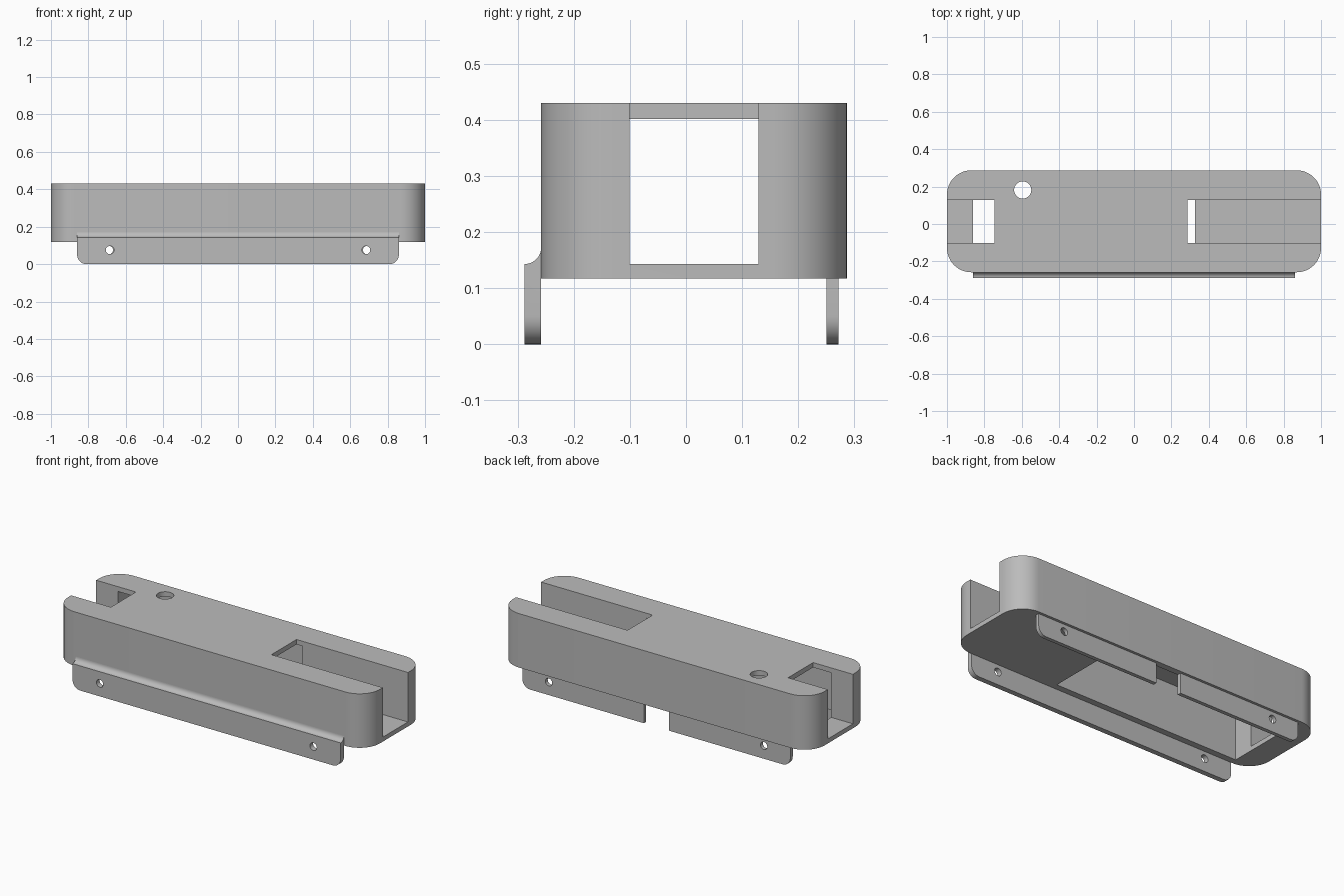
import bpy
import bmesh
from math import pi, cos, sin, radians

default = bpy.data.objects.get("Cube")
if default:
    bpy.data.objects.remove(default, do_unlink=True)

grey = bpy.data.materials.new("plain grey")
grey.use_nodes = True
GREY = (0.5, 0.5, 0.5, 1)
grey.diffuse_color = GREY
grey.node_tree.nodes["Principled BSDF"].inputs["Base Color"].default_value = GREY


def arc(cx, cy, r, start, end, steps=12):
    """Points along a circular arc, angles in degrees."""
    angles = [radians(start + (end - start) * i / steps) for i in range(steps + 1)]
    return [(cx + r * cos(a), cy + r * sin(a)) for a in angles]


def prism(name, outline, axis, low, high):
    """Extrude a flat outline along an axis; the outline uses the other two axes in order."""
    def place(u, v, w):
        return {"x": (w, u, v), "y": (u, w, v), "z": (u, v, w)}[axis]
    bm = bmesh.new()
    face = bm.faces.new([bm.verts.new(place(u, v, low)) for u, v in outline])
    new = bmesh.ops.extrude_face_region(bm, geom=[face])["geom"]
    verts = [g for g in new if isinstance(g, bmesh.types.BMVert)]
    bmesh.ops.translate(bm, verts=verts, vec=place(0, 0, high - low))
    bmesh.ops.recalc_face_normals(bm, faces=bm.faces)
    mesh = bpy.data.meshes.new(name)
    bm.to_mesh(mesh)
    bm.free()
    mesh.materials.append(grey)
    obj = bpy.data.objects.new(name, mesh)
    bpy.context.collection.objects.link(obj)
    return obj


def box(name, x, y, z):
    return prism(name, [(x[0], y[0]), (x[1], y[0]), (x[1], y[1]), (x[0], y[1])], "z", *z)


def circle(cx, cy, r):
    return arc(cx, cy, r, 0, 360, 32)[:-1]


def cut(target, *cutters):
    """Subtract each cutter and remove it."""
    bpy.context.view_layer.objects.active = target
    for cutter in cutters:
        cutter.hide_render = True
        mod = target.modifiers.new("cut", "BOOLEAN")
        mod.operation = "DIFFERENCE"
        mod.solver = "EXACT"
        mod.object = cutter
        bpy.ops.object.modifier_apply(modifier=mod.name)
        bpy.data.objects.remove(cutter, do_unlink=True)


def smooth(obj):
    bpy.ops.object.select_all(action="DESELECT")
    obj.select_set(True)
    bpy.context.view_layer.objects.active = obj
    bpy.ops.object.shade_smooth_by_angle(angle=radians(30))


FRONT, BACK = -0.258, 0.287
BASE, FLOOR, CEILING, TOP = 0.117, 0.143, 0.402, 0.43
SLOT = (-0.101, 0.129)
R = 0.13

# Rounded housing
outline = (arc(1 - R, BACK - R, R, 0, 90) + arc(R - 1, BACK - R, R, 90, 180)
           + arc(R - 1, FRONT + R, R, 180, 270) + arc(1 - R, FRONT + R, R, 270, 360))
housing = prism("housing", outline, "z", BASE, TOP)

# Open-bottomed cavity, end slots and round hole in the roof
cut(housing,
    box("cavity", (-0.86, 0.325), (-0.222, 0.25), (0, CEILING)),
    box("left_slot", (0.285, 1.2), SLOT, (FLOOR, 0.6)),
    box("right_slot", (-1.2, -0.745), SLOT, (FLOOR, 0.6)),
    prism("roof_hole", circle(-0.595, 0.182, 0.046), "z", 0.3, 0.6))
smooth(housing)

# Front mounting flange with a concave fillet against the housing
F = 0.03
section = ([(FRONT, 0), (FRONT - F, 0)]
           + arc(FRONT - F, FLOOR + F, F, -90, 0)
           + [(FRONT + 0.01, FLOOR + F), (FRONT + 0.01, BASE), (FRONT, BASE)])
front_flange = prism("front_flange", section, "x", -0.86, 0.86)


def tab_outline(x0, x1, r0, r1, top):
    """Tab with rounded lower corners."""
    left = arc(x0 + r0, r0, r0, 180, 270, 8) if r0 else [(x0, 0)]
    right = arc(x1 - r1, r1, r1, 270, 360, 8) if r1 else [(x1, 0)]
    return left + right + [(x1, top), (x0, top)]


# Round the lower corners of the front flange, then drill it
trim = prism("flange_shape", tab_outline(-0.86, 0.86, 0.05, 0.05, 0.4), "y", -0.4, -0.1)
mod = front_flange.modifiers.new("round corners", "BOOLEAN")
mod.operation = "INTERSECT"
mod.solver = "EXACT"
mod.object = trim
bpy.context.view_layer.objects.active = front_flange
bpy.ops.object.modifier_apply(modifier=mod.name)
bpy.data.objects.remove(trim, do_unlink=True)
cut(front_flange, *[prism("screw_hole", circle(s * 0.685, 0.075, 0.022), "y", -0.4, -0.1)
                    for s in (-1, 1)])
smooth(front_flange)

# Pair of back tabs with a gap between them
for name, side in (("back_left_tab", 1), ("back_right_tab", -1)):
    if side > 0:
        shape = tab_outline(0.08, 0.86, 0, 0.05, BASE)
    else:
        shape = tab_outline(-0.86, -0.08, 0.05, 0, BASE)
    tab = prism(name, shape, "y", 0.25, 0.272)
    cut(tab, prism("screw_hole", circle(side * 0.69, 0.075, 0.022), "y", 0.1, 0.4))
    smooth(tab)
